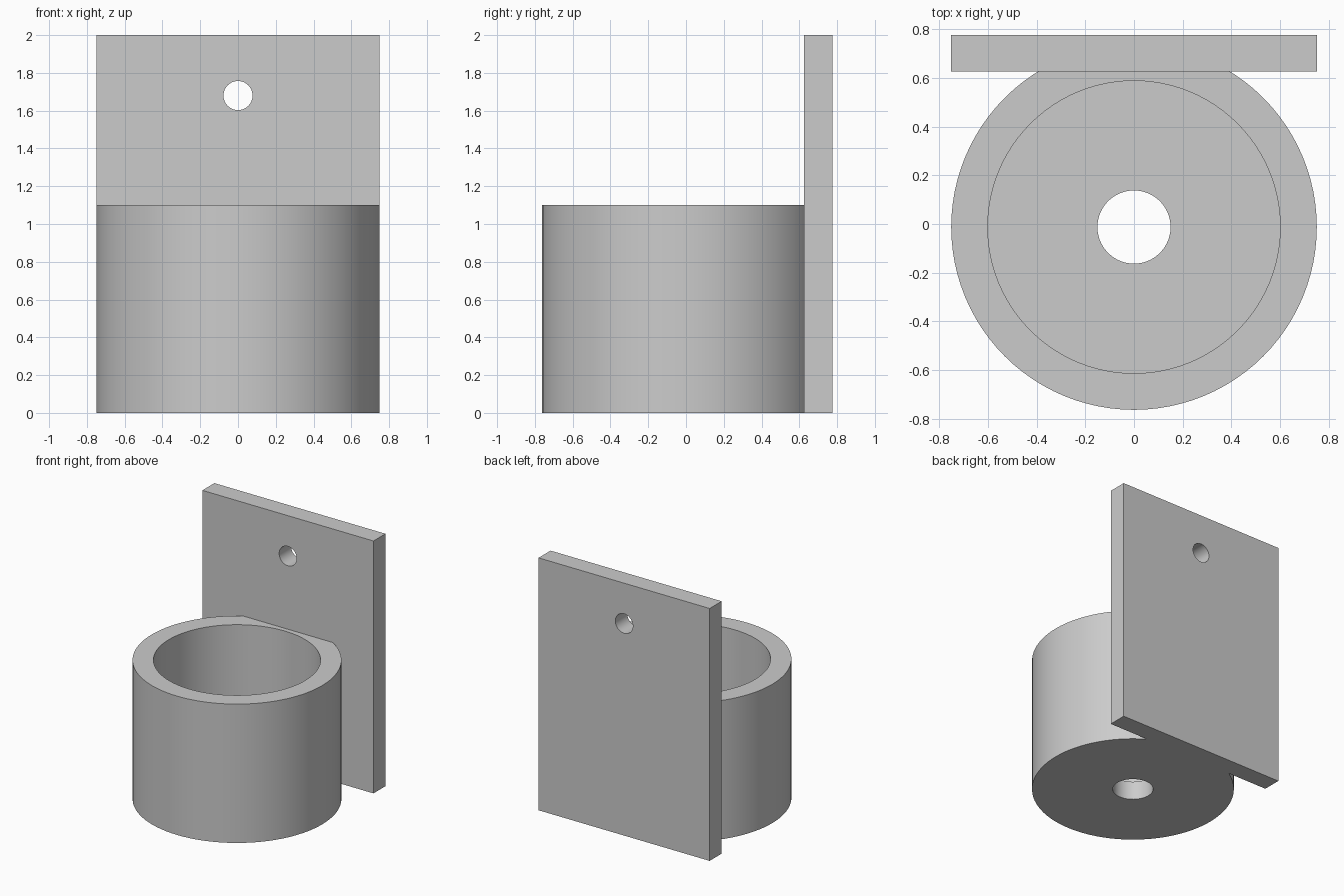
import bpy
import bmesh
import math
from mathutils import Matrix, Vector

SEGMENTS = 96
CUP_Y = -0.025 / 2
WALL = 0.15

cube = bpy.data.objects.get("Cube")
if cube:
    bpy.data.objects.remove(cube, do_unlink=True)

grey = bpy.data.materials.new("plain_grey")
grey.use_nodes = True
colour = (0.6, 0.6, 0.6, 1)
grey.diffuse_color = colour
grey.node_tree.nodes["Principled BSDF"].inputs["Base Color"].default_value = colour


def add_object(name, bm):
    """Turn a bmesh into a scene object with the shared material."""
    bmesh.ops.recalc_face_normals(bm, faces=bm.faces)
    mesh = bpy.data.meshes.new(name)
    bm.to_mesh(mesh)
    bm.free()
    mesh.materials.append(grey)
    obj = bpy.data.objects.new(name, mesh)
    bpy.context.collection.objects.link(obj)
    return obj


def apply_boolean(target, other, operation):
    """Combine another solid into the target, then remove the helper."""
    mod = target.modifiers.new(operation.lower(), 'BOOLEAN')
    mod.operation = operation
    mod.solver = 'EXACT'
    mod.object = other
    bpy.ops.object.select_all(action='DESELECT')
    bpy.context.view_layer.objects.active = target
    target.select_set(True)
    bpy.ops.object.modifier_apply(modifier=mod.name)
    bpy.data.objects.remove(other, do_unlink=True)


# Back plate
bm = bmesh.new()
bmesh.ops.create_cube(bm, size=1)
bmesh.ops.scale(bm, vec=(1.5, WALL, 2), verts=bm.verts)
bmesh.ops.translate(bm, vec=(0, 0.7, 1), verts=bm.verts)
holder = add_object("wall_mounted_cup_holder", bm)

# Screw hole through the plate
bm = bmesh.new()
bmesh.ops.create_cone(bm, cap_ends=True, segments=SEGMENTS // 2,
                      radius1=0.077, radius2=0.077, depth=1,
                      matrix=Matrix.Translation((0, 0.7, 1.68))
                      @ Matrix.Rotation(math.pi / 2, 4, 'X'))
screw_cutter = add_object("screw_hole_cutter", bm)
screw_cutter.hide_render = True
apply_boolean(holder, screw_cutter, 'DIFFERENCE')

# Cup with a drain hole, revolved from its wall and floor section
section = [(0.15, 0), (0.75, 0), (0.75, 1.1), (0.6, 1.1), (0.6, WALL), (0.15, WALL)]
bm = bmesh.new()
verts = [bm.verts.new((r, CUP_Y, z)) for r, z in section]
edges = [bm.edges.new((v, verts[i - 1])) for i, v in enumerate(verts)]
bmesh.ops.spin(bm, geom=verts + edges, cent=Vector((0, CUP_Y, 0)), axis=(0, 0, 1),
               angle=math.tau, steps=SEGMENTS)
bmesh.ops.remove_doubles(bm, verts=bm.verts, dist=0.0005)
cup = add_object("cup", bm)
cup.hide_render = True
apply_boolean(holder, cup, 'UNION')

bpy.ops.object.shade_smooth_by_angle(angle=math.radians(30))
